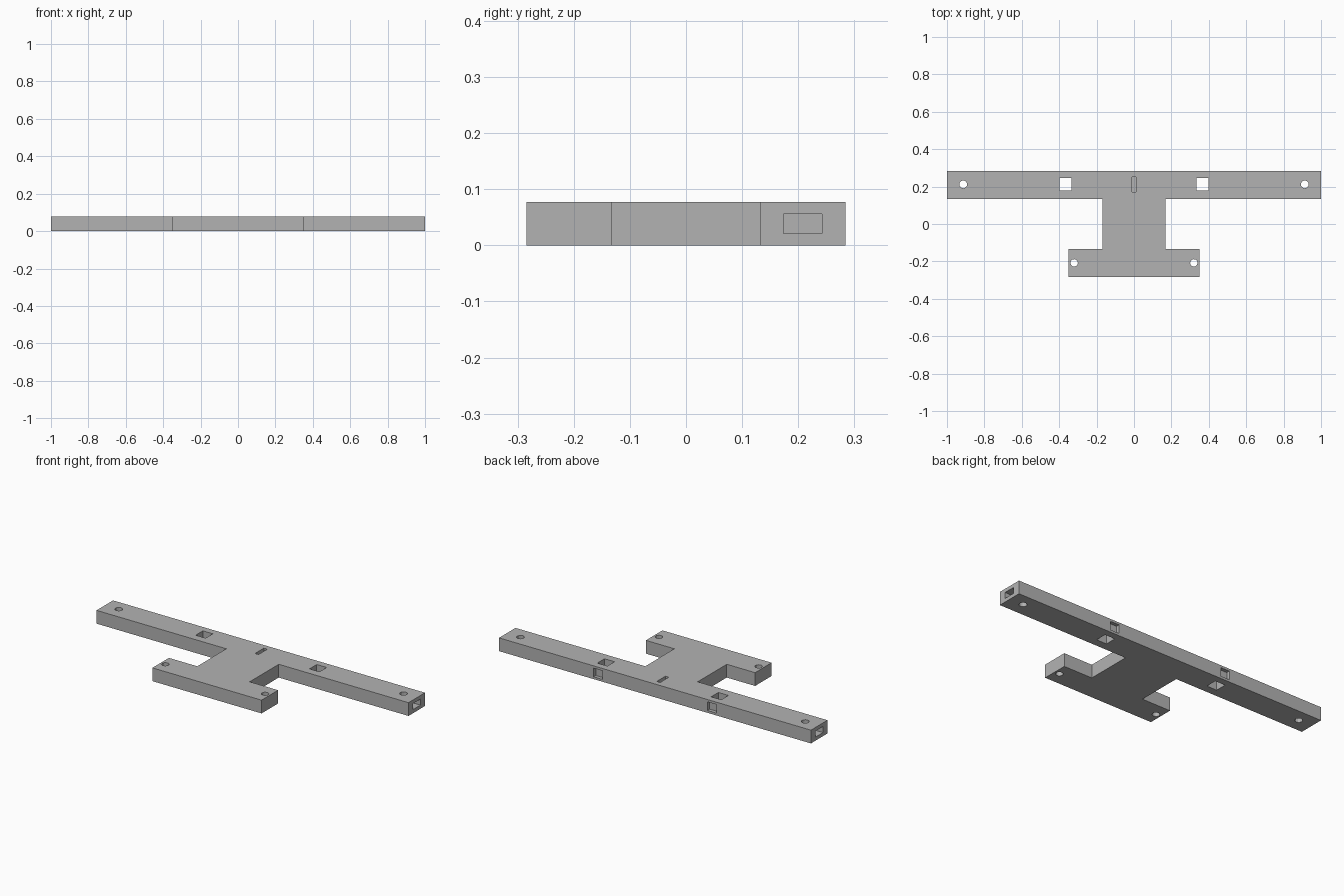
import bpy, bmesh

cube = bpy.data.objects.get("Cube")
if cube:
    bpy.data.objects.remove(cube, do_unlink=True)

HEIGHT = 0.077
BAR_Y = 0.212

grey = bpy.data.materials.new("plain_grey")
grey.use_nodes = True
colour = (0.45, 0.45, 0.45, 1)
grey.diffuse_color = colour
grey.node_tree.nodes["Principled BSDF"].inputs["Base Color"].default_value = colour


def make_object(name, bm):
    mesh = bpy.data.meshes.new(name)
    bmesh.ops.recalc_face_normals(bm, faces=bm.faces)
    bm.to_mesh(mesh)
    bm.free()
    mesh.materials.append(grey)
    obj = bpy.data.objects.new(name, mesh)
    bpy.context.collection.objects.link(obj)
    return obj


def box(name, centre, size):
    bm = bmesh.new()
    bmesh.ops.create_cube(bm, size=1)
    bmesh.ops.scale(bm, vec=size, verts=bm.verts)
    bmesh.ops.translate(bm, vec=centre, verts=bm.verts)
    return make_object(name, bm)


def peg(name, x, y, radius):
    bm = bmesh.new()
    bmesh.ops.create_cone(bm, cap_ends=True, segments=12, radius1=radius,
                          radius2=radius, depth=0.2)
    bmesh.ops.translate(bm, vec=(x, y, HEIGHT / 2), verts=bm.verts)
    return make_object(name, bm)


# Plate: long rear bar, central stem and short front foot
half = [(0.35, -0.284), (0.35, -0.133), (0.168, -0.133),
        (0.168, 0.133), (1, 0.133), (1, 0.284)]
outline = half + [(-x, y) for x, y in reversed(half)]
bm = bmesh.new()
face = bm.faces.new([bm.verts.new((x, y, 0)) for x, y in outline])
extruded = bmesh.ops.extrude_face_region(bm, geom=[face])["geom"]
top = [g for g in extruded if isinstance(g, bmesh.types.BMVert)]
bmesh.ops.translate(bm, vec=(0, 0, HEIGHT), verts=top)
plate = make_object("mounting_plate", bm)

# Cutters: a slot in the middle, and mirrored holes and pockets
cutters = [box("centre_slot_cutter", (0, BAR_Y, HEIGHT), (0.022, 0.08, 0.04))]
for side, s in (("left", 1), ("right", -1)):
    cutters += [
        peg(side + "_bar_hole_cutter", s * 0.913, BAR_Y, 0.021),
        peg(side + "_foot_hole_cutter", s * 0.32, -0.208, 0.02),
        box(side + "_square_hole_cutter", (s * 0.365, BAR_Y, HEIGHT / 2), (0.064, 0.066, 0.2)),
        box(side + "_end_pocket_cutter", (s * 1, 0.208, HEIGHT / 2), (0.12, 0.069, 0.035)),
        box(side + "_back_pocket_cutter", (s * 0.365, 0.284, HEIGHT / 2), (0.056, 0.04, 0.05)),
    ]

for cutter in cutters:
    cutter.hide_render = True
    cutter.hide_viewport = True
    cutter.display_type = 'WIRE'
    cut = plate.modifiers.new(cutter.name, 'BOOLEAN')
    cut.operation = 'DIFFERENCE'
    cut.solver = 'EXACT'
    cut.object = cutter
